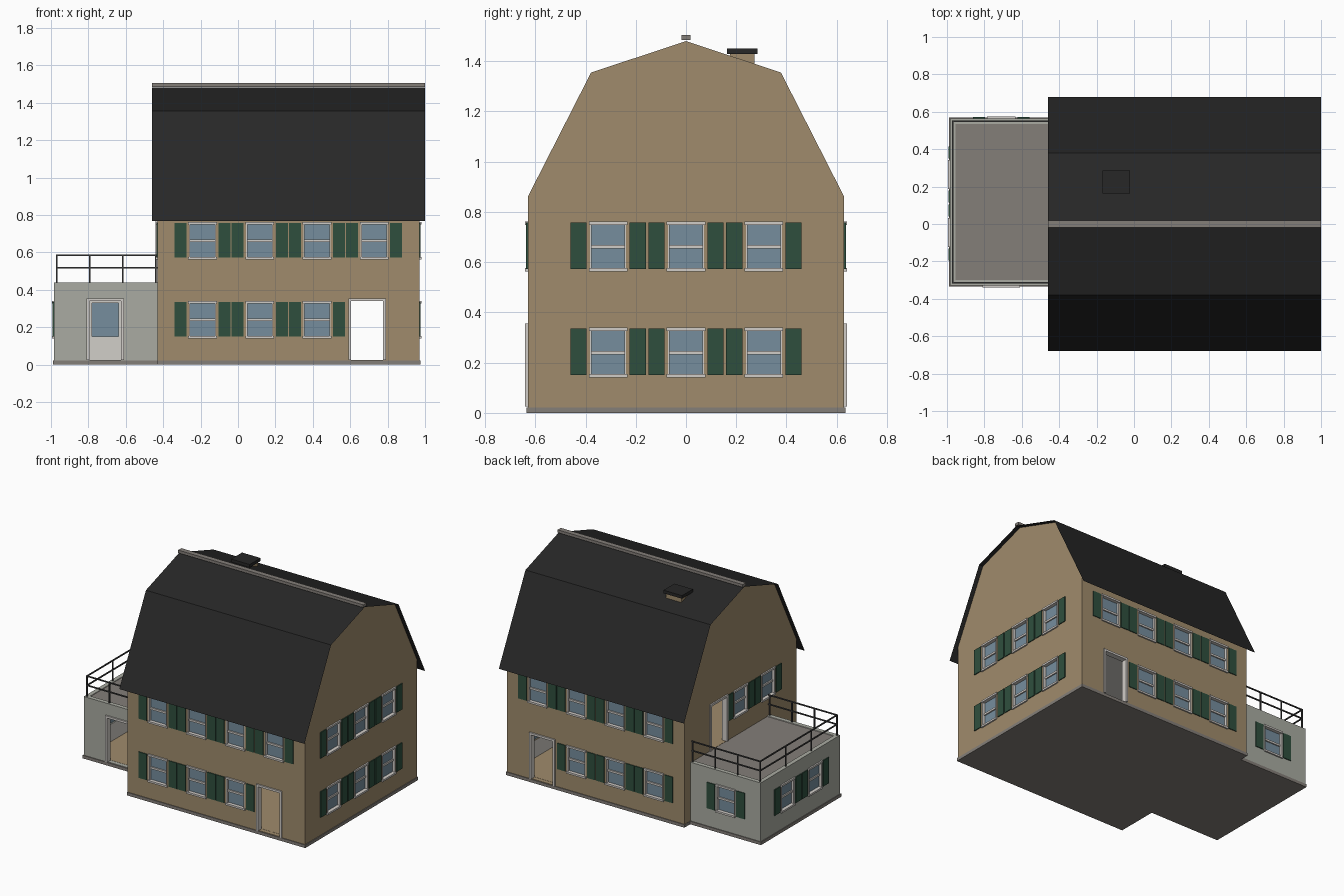
import bpy, bmesh

cube = bpy.data.objects.get("Cube")
if cube:
    bpy.data.objects.remove(cube, do_unlink=True)


def material(name, r, g, b):
    m = bpy.data.materials.new(name)
    m.use_nodes = True
    m.diffuse_color = (r, g, b, 1)
    m.node_tree.nodes["Principled BSDF"].inputs["Base Color"].default_value = (r, g, b, 1)
    return m


TAN = material("tan wall", 0.35, 0.26, 0.15)
PALE = material("pale grey wall", 0.40, 0.41, 0.36)
ROOF = material("black roof", 0.02, 0.02, 0.02)
GREEN = material("green shutter", 0.028, 0.078, 0.048)
GLASS = material("blue glass", 0.18, 0.27, 0.34)
TRIM = material("light trim", 0.64, 0.61, 0.58)
STONE = material("stone grey", 0.23, 0.21, 0.19)
RAIL = material("dark rail", 0.05, 0.05, 0.05)
INNER = material("inner plaster", 0.64, 0.62, 0.58)

T = 0.03                                   # wall thickness
parts = {}                                 # part name -> (bmesh, material)


def add_box(bm, x0, x1, y0, y1, z0, z1):
    v = bmesh.ops.create_cube(bm, size=1)["verts"]
    for p in v:
        p.co.x = x1 if p.co.x > 0 else x0
        p.co.y = y1 if p.co.y > 0 else y0
        p.co.z = z1 if p.co.z > 0 else z0


def box(part, mat, *bounds):
    bm, _ = parts.setdefault(part, (bmesh.new(), mat))
    add_box(bm, *bounds)


def make_object(name, bm, *mats):
    mesh = bpy.data.meshes.new(name)
    bm.to_mesh(mesh)
    bm.free()
    for m in mats:
        mesh.materials.append(m)
    ob = bpy.data.objects.new(name, mesh)
    bpy.context.collection.objects.link(ob)
    return ob


class Wall:
    """Upright wall facing along one axis, with windows and doors cut through it."""

    def __init__(self, name, mat, axis, sign, plane, outline):
        self.name, self.mat, self.axis = name, mat, axis
        self.sign, self.plane, self.outline = sign, plane, outline
        self.cutter = bmesh.new()

    def bounds(self, u0, u1, d0, d1, z0, z1):
        a, b = sorted((self.plane + self.sign * d0, self.plane + self.sign * d1))
        return (u0, u1, a, b, z0, z1) if self.axis == "y" else (a, b, u0, u1, z0, z1)

    def piece(self, part, mat, *b):
        box(part, mat, *self.bounds(*b))

    def window(self, u, z):
        add_box(self.cutter, *self.bounds(u - 0.07, u + 0.07, -0.1, 0.1, z + 0.005, z + 0.185))
        self.piece("window_glass", GLASS, u - 0.07, u + 0.07, -0.02, -0.015, z, z + 0.19)
        self.piece("window_rails", TRIM, u - 0.07, u + 0.07, -0.016, -0.006, z + 0.088, z + 0.102)
        for zz in (z - 0.004, z + 0.182):
            self.piece("window_sills", TRIM, u - 0.077, u + 0.077, -0.016, 0.01, zz, zz + 0.013)
        for s in (-1, 1):
            a, b = sorted((u + s * 0.066, u + s * 0.072))
            self.piece("window_jambs", TRIM, a, b, -0.016, 0.004, z, z + 0.185)
            a, b = sorted((u + s * 0.086, u + s * 0.15))
            self.piece("shutters", GREEN, a, b, -0.001, 0.006, z + 0.005, z + 0.19)

    def door(self, u, z):
        add_box(self.cutter, *self.bounds(u - 0.09, u + 0.09, -0.1, 0.1, z, z + 0.32))
        for a in (u - 0.1, u + 0.085):
            self.piece("door_frames", TRIM, a, a + 0.015, -T, 0.01, z, z + 0.33)
        self.piece("door_frames", TRIM, u - 0.1, u + 0.1, -T, 0.01, z + 0.315, z + 0.33)

    def build(self):
        bm = bmesh.new()
        d = self.plane - self.sign * T
        face = bm.faces.new([bm.verts.new((u, d, z) if self.axis == "y" else (d, u, z))
                             for u, z in self.outline])
        ext = bmesh.ops.extrude_face_region(bm, geom=[face])["geom"]
        for v in ext:
            if isinstance(v, bmesh.types.BMVert):
                setattr(v.co, self.axis, self.plane)
        bmesh.ops.recalc_face_normals(bm, faces=bm.faces)
        ob = make_object(self.name, bm, self.mat, INNER)
        if self.cutter.faces:
            cut = make_object("opening_cutter", self.cutter)
            mod = ob.modifiers.new("openings", "BOOLEAN")
            mod.operation, mod.solver, mod.object = "DIFFERENCE", "EXACT", cut
            deps = bpy.context.evaluated_depsgraph_get()
            mesh = bpy.data.meshes.new_from_object(ob.evaluated_get(deps))
            ob.modifiers.clear()
            ob.data = mesh
            bpy.data.objects.remove(cut, do_unlink=True)
        # plaster on the face that looks indoors
        for p in ob.data.polygons:
            inside = abs(getattr(p.center, self.axis) - d) < 0.001
            p.material_index = 1 if inside else 0


def rect(u0, u1, z0, z1):
    return [(u0, z0), (u1, z0), (u1, z1), (u0, z1)]


# Main house walls
X0, X1, Y, BASE = -0.43, 0.97, 0.63, 0.02
half = [(Y, 0.86), (0.378, 1.355), (0, 1.48)]
gable = [(-Y, BASE), (Y, BASE)] + half + [(-y, z) for y, z in half[1::-1]]
LOW, HIGH = 0.145, 0.567
walls = []
for name, s in (("front_wall", -1), ("back_wall", 1)):
    w = Wall(name, TAN, "y", s, s * Y, rect(X0 + T, X1 - T, BASE, 0.855))
    for i in range(4):
        u = -0.19 + i * 0.306
        w.window(u, HIGH)
        if i < 3:
            w.window(u, LOW)
    w.door(0.69, 0.025)
    walls.append(w)

right = Wall("right_gable_wall", TAN, "x", 1, X1, gable)
for u in (-0.31, 0, 0.31):
    right.window(u, LOW)
    right.window(u, HIGH)
left = Wall("left_gable_wall", TAN, "x", -1, X0, gable)
for u in (-0.31, 0):
    left.window(u, HIGH)
left.door(0.25, 0.437)

# Side annex walls
AX, AY0, AY1, AZ = -0.985, -0.33, 0.565, 0.44
annex_front = Wall("annex_front_wall", PALE, "y", -1, AY0, rect(AX + T, X0, BASE, AZ))
annex_front.door(-0.71, 0.025)
annex_back = Wall("annex_back_wall", PALE, "y", 1, AY1, rect(AX + T, X0, BASE, AZ))
annex_back.window(-0.71, LOW)
annex_side = Wall("annex_side_wall", PALE, "x", -1, AX, rect(AY0, AY1, BASE, AZ))
for u in (-0.045, 0.265):
    annex_side.window(u, LOW)
for w in walls + [right, left, annex_front, annex_back, annex_side]:
    w.build()

# Plinth, floors and deck
box("main_plinth", STONE, X0 - 0.002, X1 + 0.005, -0.635, 0.635, 0, 0.022)
box("annex_plinth", STONE, AX - 0.005, X0 - 0.002, AY0 - 0.005, AY1 + 0.005, 0, 0.022)
box("ground_floor", TAN, X0 + T, X1 - T, -Y + T, Y - T, 0.022, 0.026)
box("annex_floor", TAN, AX + T, X0, AY0 + T, AY1 - T, 0.022, 0.026)
box("upper_floor", TAN, X0 + T, X1 - T, -Y + T, Y - T, 0.43, 0.435)
box("lower_ceiling", INNER, X0 + T, X1 - T, -Y + T, Y - T, 0.415, 0.43)
box("upper_ceiling", INNER, X0 + T, X1 - T, -Y + T, Y - T, 0.83, 0.845)
box("annex_ceiling", INNER, AX + T, X0, AY0 + T, AY1 - T, 0.405, 0.42)
box("balcony_deck", STONE, AX + T, X0, AY0 + T, AY1 - T, 0.42, 0.435)

# Balcony railing
RX, RY0, RY1, H = AX + 0.015, AY0 + 0.015, AY1 - 0.015, 0.004


def post(x, y):
    box("railing", RAIL, x - H, x + H, y - H, y + H, AZ - 0.005, 0.588)


for i in range(4):
    for y in (RY0, RY1):
        post(RX + i * 0.177, y)
    if i in (1, 2):
        post(RX, RY0 + (RY1 - RY0) * i / 3)
for z in (0.518, 0.584):
    for y in (RY0, RY1):
        box("railing", RAIL, RX, X0, y - H, y + H, z - H, z + H)
    box("railing", RAIL, RX - H, RX + H, RY0, RY1, z - H, z + H)

# Gambrel roof as a thin sheet
bm = bmesh.new()
side = [(0.68, 0.767), (0.38, 1.357), (0, 1.483)]
profile = side + [(-y, z) for y, z in side[1::-1]]
rows = [[bm.verts.new((x, y, z)) for y, z in profile] for x in (-0.46, 1.0)]
for i in range(4):
    bm.faces.new((rows[0][i], rows[0][i + 1], rows[1][i + 1], rows[1][i]))
bmesh.ops.recalc_face_normals(bm, faces=bm.faces)
if sum(f.normal.z for f in bm.faces) < 0:
    bmesh.ops.reverse_faces(bm, faces=bm.faces)
make_object("roof", bm, ROOF)

# Ridge cap and chimney
box("ridge_cap", STONE, -0.46, 1.0, -0.018, 0.018, 1.485, 1.505)
box("chimney", TAN, -0.155, -0.035, 0.175, 0.273, 1.35, 1.43)
box("chimney_cap", ROOF, -0.168, -0.022, 0.163, 0.285, 1.428, 1.45)

for name, (mesh, mat) in parts.items():
    make_object(name, mesh, mat)
